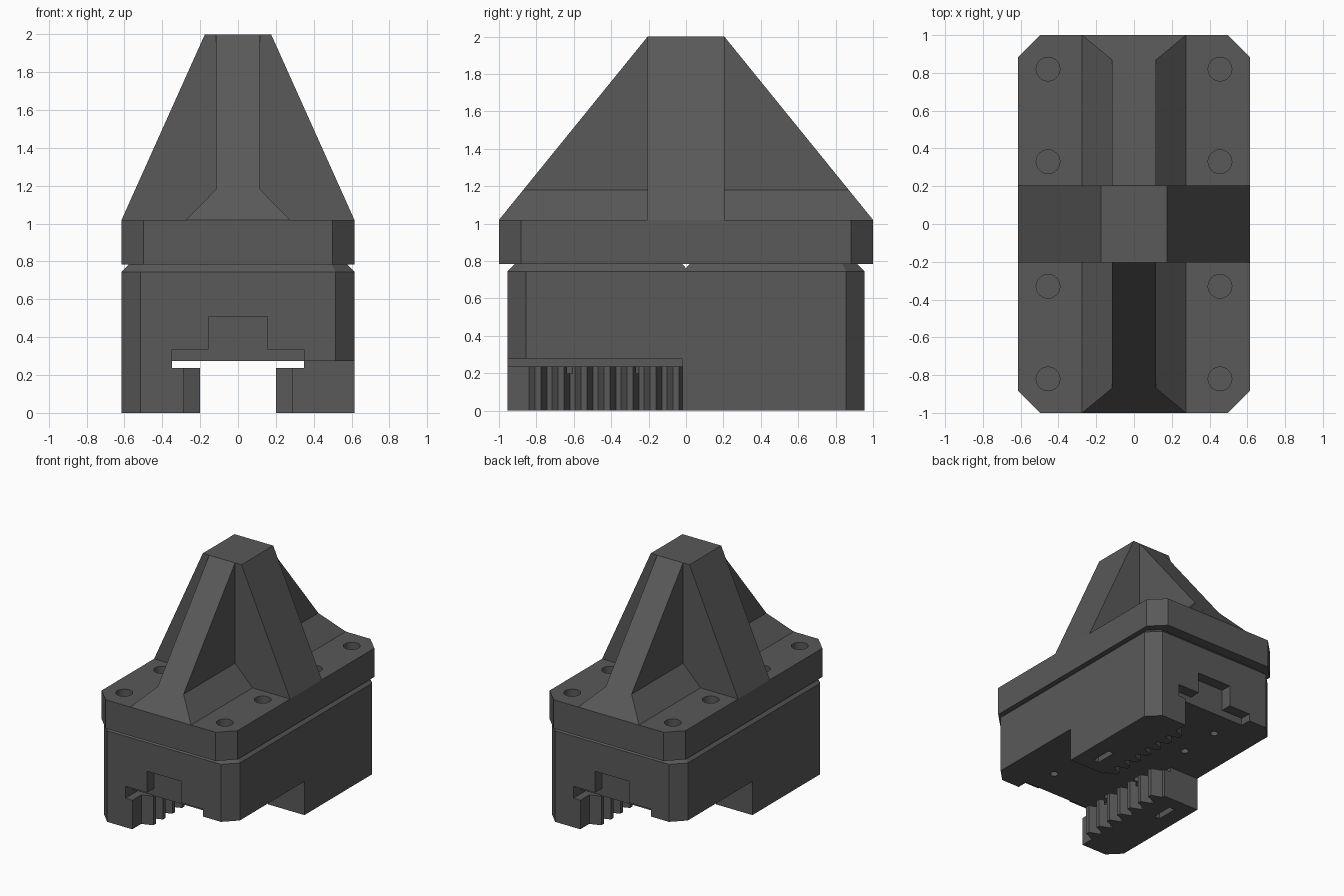
import bpy, bmesh, math

if "Cube" in bpy.data.objects:
    bpy.data.objects.remove(bpy.data.objects["Cube"], do_unlink=True)

grey = bpy.data.materials.new("dark grey plastic")
grey.use_nodes = True
grey.diffuse_color = (0.1, 0.1, 0.1, 1)
grey.node_tree.nodes["Principled BSDF"].inputs["Base Color"].default_value = (0.1, 0.1, 0.1, 1)


def finish(name, bm):
    bmesh.ops.recalc_face_normals(bm, faces=bm.faces)
    mesh = bpy.data.meshes.new(name)
    bm.to_mesh(mesh)
    bm.free()
    mesh.materials.append(grey)
    obj = bpy.data.objects.new(name, mesh)
    bpy.context.collection.objects.link(obj)
    return obj


def prism(name, points, lo, hi, axis="z"):
    """Extrude a flat outline along an axis."""
    place = {"x": lambda a, b, c: (c, a, b),
             "y": lambda a, b, c: (a, c, b),
             "z": lambda a, b, c: (a, b, c)}[axis]
    bm = bmesh.new()
    rings = [[bm.verts.new(place(a, b, c)) for a, b in points] for c in (lo, hi)]
    bm.faces.new(rings[0])
    bm.faces.new(rings[1])
    n = len(points)
    for i in range(n):
        j = (i + 1) % n
        bm.faces.new((rings[0][i], rings[0][j], rings[1][j], rings[1][i]))
    return finish(name, bm)


def hull(name, points):
    """Solid convex shape around the points, with flat regions merged."""
    bm = bmesh.new()
    for p in points:
        bm.verts.new(p)
    bmesh.ops.convex_hull(bm, input=bm.verts)
    bmesh.ops.dissolve_limit(bm, angle_limit=0.01, verts=bm.verts, edges=bm.edges)
    return finish(name, bm)


def box(name, x, y, z):
    return prism(name, [(x[0], y[0]), (x[1], y[0]), (x[1], y[1]), (x[0], y[1])], *z)


def octagon(hx, hy, c):
    return [(hx, hy - c), (hx - c, hy), (c - hx, hy), (-hx, hy - c),
            (-hx, c - hy), (c - hx, -hy), (hx - c, -hy), (hx, c - hy)]


def cylinder(name, x, y, r, lo, hi):
    ring = [(x + r * math.cos(math.tau * i / 24), y + r * math.sin(math.tau * i / 24))
            for i in range(24)]
    return prism(name, ring, lo, hi)


def cut(obj, cutter):
    cutter.hide_render = True
    mod = obj.modifiers.new("cut", "BOOLEAN")
    mod.operation = "DIFFERENCE"
    mod.solver = "EXACT"
    mod.object = cutter
    bpy.context.view_layer.objects.active = obj
    bpy.ops.object.modifier_apply(modifier=mod.name)
    bpy.data.objects.remove(cutter, do_unlink=True)


# Lower body with chamfered corners and a bevelled top rim
layers = [(0, 0), (0.745, 0), (0.785, 0.04)]
body = hull("clamp_body", [(x, y, z) for z, inset in layers
                           for x, y in octagon(0.615 - inset, 0.955 - inset, 0.1 - inset * 0.5)])

# Open underside that leaves two toothed jaws at opposite corners
root, tip, pitch = -0.287, -0.2, 0.123
edge = [(root, -1.1)]
for i in range(7):
    y = -0.84 + i * pitch
    edge += [(root, y), (tip, y + 0.033), (tip, y + 0.065), (root, y + 0.098)]
edge += [(root, 0.02), (-1, 0.02), (-1, 1.1)]
edge += [(-x, -y) for x, y in edge]
cut(body, prism("belt_channel", edge, -0.1, 0.275))
cut(body, box("jaw_gap", (-0.35, 0.35), (-1.1, 1.1), (0.237, 0.275)))

# T-shaped recess at each end, screw holes and nut slots underneath
tee = [(-0.35, 0.25), (0.35, 0.25), (0.35, 0.335), (0.155, 0.335),
       (0.155, 0.51), (-0.155, 0.51), (-0.155, 0.335), (-0.35, 0.335)]
for s in (-1, 1):
    cut(body, prism("tee_recess", tee, *sorted((s * 0.865, s * 1.1)), axis="y"))
    cut(body, box("nut_slot", (s * 0.455 - 0.025, s * 0.455 + 0.025),
                  (s * 0.18 - 0.09, s * 0.18 + 0.09), (-0.1, 0.1)))
    for x in (-0.27, 0.27):
        for y in (0.28, 0.63):
            cut(body, cylinder("screw_hole", x, s * y, 0.03, 0.2, 0.42))

# Fine groove across the top of the body
cut(body, prism("cross_groove", [(-0.025, 0.79), (0, 0.762), (0.025, 0.79)], -1, 1, axis="x"))

# Cover plate with four pairs of screw recesses
plate = prism("cover_plate", octagon(0.615, 1.0, 0.117), 0.785, 1.02)
for x in (-0.455, 0.455):
    for y in (-0.82, -0.33, 0.33, 0.82):
        cut(plate, cylinder("head_recess", x, y, 0.063, 0.87, 1.1))

# Crossed tapering ribs and the flared foot of the long one
prism("cross_rib", [(-0.615, 1.02), (0.615, 1.02), (0.175, 2), (-0.175, 2)], -0.205, 0.205, axis="y")
prism("long_rib", [(-1, 1.02), (1, 1.02), (0.205, 2), (-0.205, 2)], -0.117, 0.117, axis="x")
hull("rib_foot", [(sx * x, sy * y, z) for x, y, z in ((0.275, 1, 1.02), (0.117, 0.87, 1.18))
                  for sx in (-1, 1) for sy in (-1, 1)])
